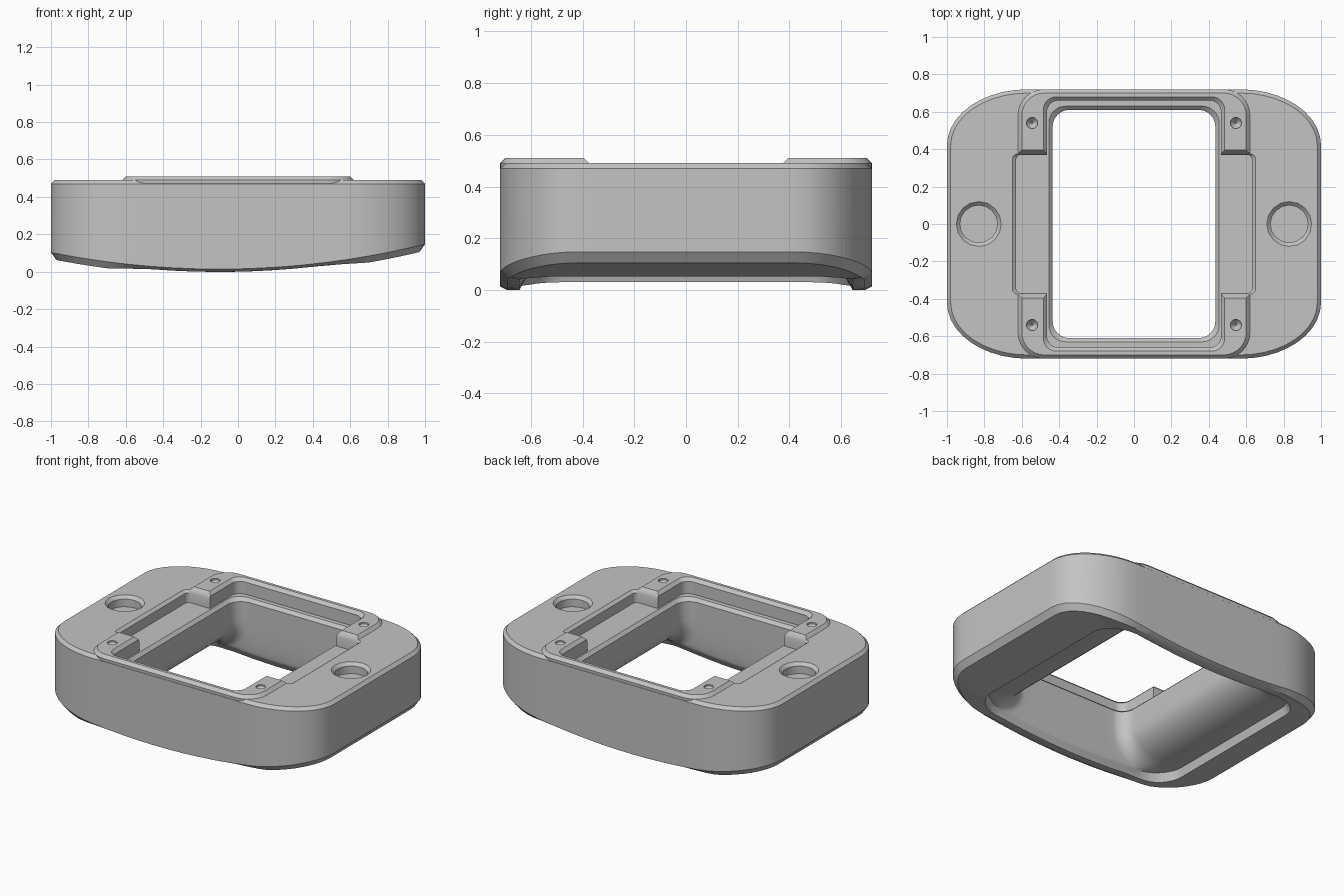
import bpy, bmesh
from math import cos, sin, pi

cube = bpy.data.objects.get("Cube")
if cube:
    bpy.data.objects.remove(cube, do_unlink=True)

grey = bpy.data.materials.new("plain grey")
grey.use_nodes = True
colour = (0.55, 0.55, 0.55, 1)
grey.diffuse_color = colour
grey.node_tree.nodes["Principled BSDF"].inputs["Base Color"].default_value = colour


def ring(hx, hy, rx, ry, z, cx=0.0, arc=8, straight=1):
    """Rounded rectangle with elliptical corners; z is a number or a function of x."""
    pts = []
    for q, (sx, sy) in enumerate([(1, 1), (-1, 1), (-1, -1), (1, -1)]):
        for i in range(arc + 1):
            a = (q + i / arc) * pi / 2
            pts.append((cx + sx * (hx - rx) + rx * cos(a), sy * (hy - ry) + ry * sin(a)))
    # subdivide the straight runs between corners
    full = []
    for i, p in enumerate(pts):
        full.append(p)
        if i % (arc + 1) == arc:
            n = pts[(i + 1) % len(pts)]
            for s in range(1, straight):
                t = s / straight
                full.append((p[0] + (n[0] - p[0]) * t, p[1] + (n[1] - p[1]) * t))
    return [(x, y, z(x) if callable(z) else z) for x, y in full]


def loft(name, rings, closed=False):
    """Skin a stack of rings; either cap the ends or join last to first."""
    bm = bmesh.new()
    rows = [[bm.verts.new(p) for p in r] for r in rings]
    n = len(rows[0])
    pairs = list(zip(rows, rows[1:])) + ([(rows[-1], rows[0])] if closed else [])
    for a, b in pairs:
        for i in range(n):
            j = (i + 1) % n
            bm.faces.new((a[i], a[j], b[j], b[i]))
    if not closed:
        bm.faces.new(rows[0][::-1])
        bm.faces.new(rows[-1])
    bmesh.ops.recalc_face_normals(bm, faces=bm.faces)
    mesh = bpy.data.meshes.new(name)
    bm.to_mesh(mesh)
    bm.free()
    mesh.materials.append(grey)
    obj = bpy.data.objects.new(name, mesh)
    bpy.context.collection.objects.link(obj)
    return obj


def combine(target, tool, operation):
    """Apply a boolean and discard the tool."""
    mod = target.modifiers.new(operation, 'BOOLEAN')
    mod.operation = operation
    mod.solver = 'EXACT'
    mod.object = tool
    bpy.context.view_layer.objects.active = target
    bpy.ops.object.modifier_apply(modifier=mod.name)
    bpy.data.objects.remove(tool, do_unlink=True)


def round_cutter(name, x, y, profile, sides):
    """Round cutter from (radius, z) steps."""
    return loft(name, [[(x + r * cos(2 * pi * i / sides), y + r * sin(2 * pi * i / sides), z)
                        for i in range(sides)] for r, z in profile])


# Curved underside: outer edge and the land below it, deeper at the two sides
def edge(x):
    return 0.015 + 0.11 * x * x + 0.022 * x


def land(x):
    return edge(x) - 0.015 - 0.02 * min(max((abs(x) - 0.5) / 0.2, 0), 1)


fine = dict(arc=10, straight=10)


def flare(angle):
    """Cavity ring on a quarter-ellipse bulging from the window wall to the lip."""
    out, down = 1 - cos(angle), sin(angle)
    return ring(0.435 + 0.30 * out, 0.61 + 0.015 * out, 0.09 + 0.11 * out, 0.09 + 0.07 * out,
                lambda x: 0.26 + (edge(x) + 0.02 - 0.26) * down, cx=-0.03 * out, **fine)


# Body shell: flared cavity, outside wall, flat top and window
body = loft("frame_body", [flare(i * pi / 16) for i in range(9)] + [
    ring(0.75, 0.645, 0.2, 0.16, land, cx=-0.03, **fine),
    ring(0.97, 0.69, 0.40, 0.27, land, **fine),
    ring(1.0, 0.72, 0.43, 0.30, edge, **fine),
    ring(1.0, 0.72, 0.43, 0.30, 0.47, **fine),
    ring(0.98, 0.70, 0.41, 0.28, 0.49, **fine),
    ring(0.435, 0.61, 0.09, 0.09, 0.49, **fine),
], closed=True)

# Raised platform carrying the four pads, kept open over the window
platform = loft("platform", [
    ring(0.619, 0.719, 0.14, 0.14, 0.43),
    ring(0.619, 0.719, 0.14, 0.14, 0.47),
    ring(0.62, 0.72, 0.14, 0.14, 0.475),
    ring(0.62, 0.72, 0.14, 0.14, 0.49),
    ring(0.60, 0.70, 0.12, 0.12, 0.51),
    ring(0.45, 0.64, 0.05, 0.05, 0.51),
    ring(0.45, 0.64, 0.05, 0.05, 0.43),
], closed=True)
combine(body, platform, 'UNION')

# Stepped pocket around the window
pocket = loft("pocket_cutter", [
    ring(0.43, 0.605, 0.085, 0.085, 0.385),
    ring(0.455, 0.63, 0.09, 0.09, 0.41),
    ring(0.465, 0.66, 0.06, 0.06, 0.41),
    ring(0.465, 0.66, 0.06, 0.06, 0.49),
    ring(0.485, 0.68, 0.07, 0.07, 0.51),
    ring(0.485, 0.68, 0.07, 0.07, 0.56),
])
combine(body, pocket, 'DIFFERENCE')

# Side slots between the pads, chamfered along the top and the pad ends
slot = loft("slot_cutter", [
    ring(0.63, 0.37, 0.025, 0.025, 0.41),
    ring(0.63, 0.37, 0.025, 0.025, 0.475),
    ring(0.65, 0.375, 0.03, 0.03, 0.49),
    ring(0.655, 0.395, 0.035, 0.035, 0.51),
    ring(0.655, 0.395, 0.035, 0.035, 0.56),
])
combine(body, slot, 'DIFFERENCE')

# Round sockets at the sides and screw holes in the pads
for sx in (-1, 1):
    combine(body, round_cutter("socket_cutter", sx * 0.83, 0,
            [(0.10, 0.42), (0.10, 0.47), (0.12, 0.49), (0.12, 0.55)], 16), 'DIFFERENCE')
    for sy in (-1, 1):
        combine(body, round_cutter("screw_cutter", sx * 0.545, sy * 0.54,
                [(0.004, 0.47), (0.03, 0.50), (0.03, 0.55)], 14), 'DIFFERENCE')

# Smooth shading with crisp edges
bpy.ops.object.select_all(action='DESELECT')
body.select_set(True)
bpy.context.view_layer.objects.active = body
bpy.ops.object.shade_smooth_by_angle(angle=pi / 6)
